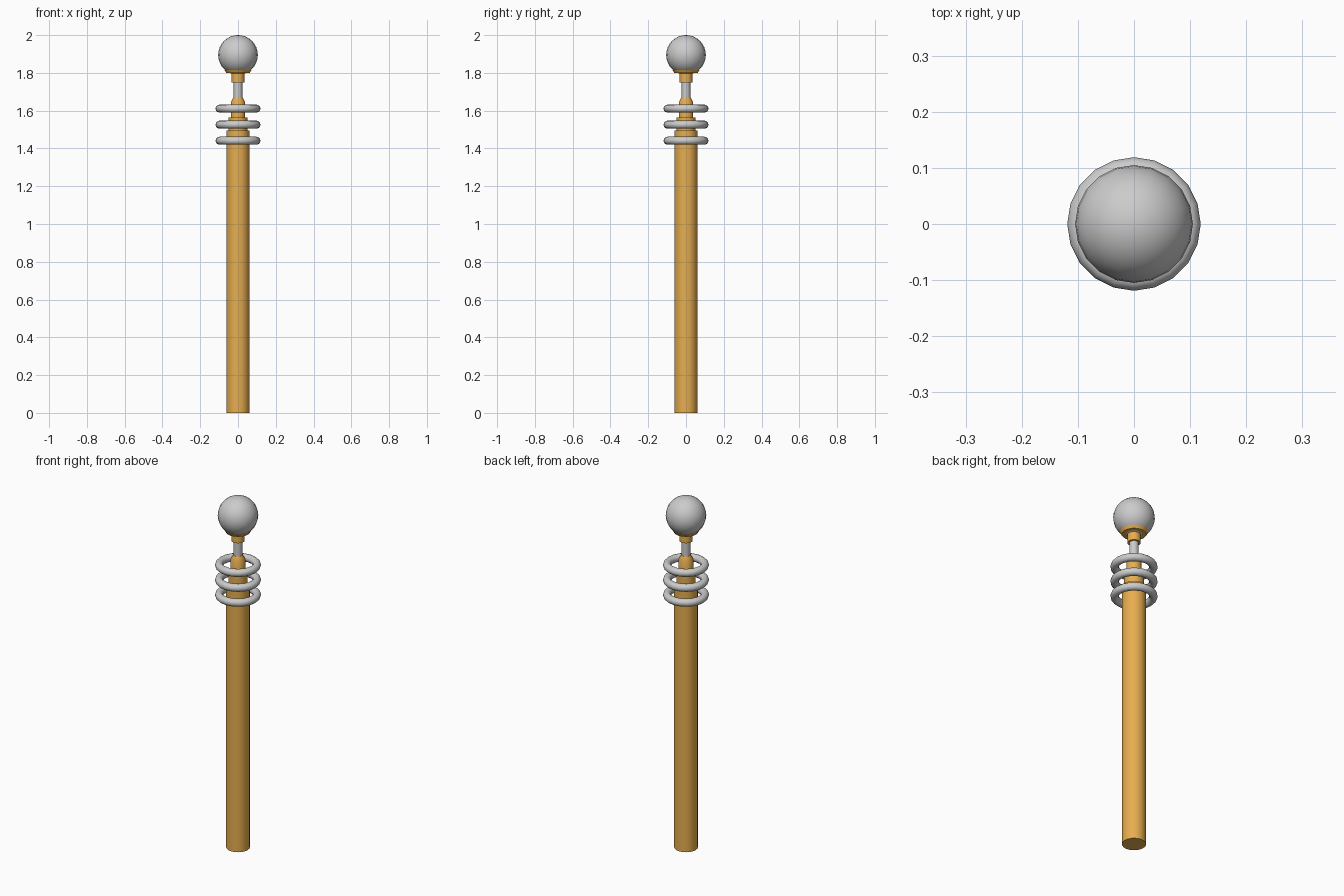
import bpy, math

if "Cube" in bpy.data.objects:
    bpy.data.objects.remove(bpy.data.objects["Cube"])

orange = bpy.data.materials.new("orange")
orange.diffuse_color = (0.8, 0.42, 0.08, 1)
orange.use_nodes = True
orange.node_tree.nodes["Principled BSDF"].inputs["Base Color"].default_value = orange.diffuse_color


def finish(name, mat=None, angle=40):
    ob = bpy.context.object
    ob.name = name
    bpy.ops.object.shade_smooth_by_angle(angle=math.radians(angle))
    if mat:
        ob.data.materials.append(mat)
    return ob


def lathe(name, profile, mat=None, sides=20):
    """Closed solid of revolution from (radius, z) points, bottom to top."""
    verts, faces = [], []
    for r, z in profile:
        for i in range(sides):
            a = 2 * math.pi * i / sides
            verts.append((r * math.cos(a), r * math.sin(a), z))
    for k in range(len(profile) - 1):
        for i in range(sides):
            j = (i + 1) % sides
            a, b = k * sides, (k + 1) * sides
            faces.append((a + i, a + j, b + j, b + i))
    faces.append(tuple(reversed(range(sides))))
    faces.append(tuple(range(len(verts) - sides, len(verts))))
    me = bpy.data.meshes.new(name)
    me.from_pydata(verts, [], faces)
    ob = bpy.data.objects.new(name, me)
    bpy.context.collection.objects.link(ob)
    bpy.ops.object.select_all(action='DESELECT')
    ob.select_set(True)
    bpy.context.view_layer.objects.active = ob
    return finish(name, mat)


# Main post with stepped neck and tapered cap
lathe("post", [(0.061, 0), (0.061, 1.495), (0.05, 1.495), (0.05, 1.565),
               (0.038, 1.565), (0.038, 1.645), (0.025, 1.67)], orange)

# Thin metal rod
lathe("rod", [(0.023, 1.66), (0.023, 1.76)])

# Collar and cup holding the ball
lathe("ball_cup", [(0.034, 1.75), (0.034, 1.798), (0.062, 1.8), (0.071, 1.815)], orange)

# Floating rings around the neck
for i, z in enumerate((1.441, 1.526, 1.611)):
    bpy.ops.mesh.primitive_torus_add(major_segments=20, minor_segments=12,
                                     major_radius=0.098, minor_radius=0.021,
                                     location=(0, 0, z))
    finish(f"ring_{i + 1}", angle=60)

# Ball on top
bpy.ops.mesh.primitive_uv_sphere_add(segments=20, ring_count=16, radius=0.105,
                                     location=(0, 0, 1.895))
finish("ball")
